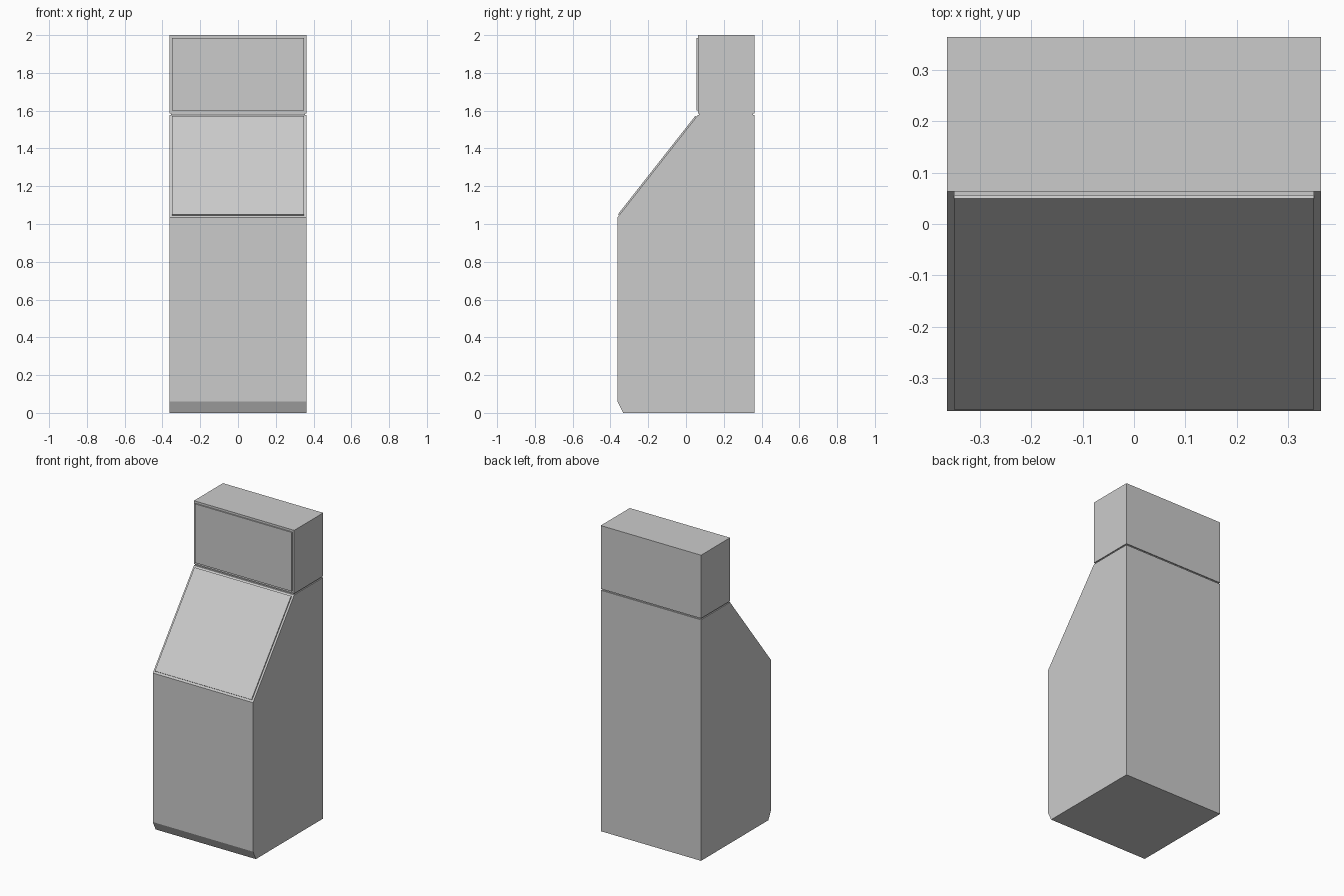
import bpy, bmesh
from mathutils import Vector

if "Cube" in bpy.data.objects:
    bpy.data.objects.remove(bpy.data.objects["Cube"])

W = 0.363          # half width and half depth
FRONT = 0.063      # front of the upper housing
SLOPE_LOW = Vector((-W, 1.035))
SLOPE_TOP = Vector((FRONT, 1.577))


def extrude_profile(name, profile, half_width):
    """Extrude a closed (y, z) profile symmetrically along x."""
    bm = bmesh.new()
    face = bm.faces.new([bm.verts.new((-half_width, y, z)) for y, z in profile])
    result = bmesh.ops.extrude_face_region(bm, geom=[face])
    moved = [v for v in result["geom"] if isinstance(v, bmesh.types.BMVert)]
    bmesh.ops.translate(bm, vec=(2 * half_width, 0, 0), verts=moved)
    bmesh.ops.recalc_face_normals(bm, faces=bm.faces)
    mesh = bpy.data.meshes.new(name)
    bm.to_mesh(mesh)
    bm.free()
    obj = bpy.data.objects.new(name, mesh)
    bpy.context.collection.objects.link(obj)
    return obj


def box_profile(y0, y1, z0, z1):
    return [(y0, z0), (y1, z0), (y1, z1), (y0, z1)]


# Lower cabinet with toe chamfer and sloped front
extrude_profile("cabinet", [(-0.333, 0), (W, 0), (W, SLOPE_TOP.y),
                            SLOPE_TOP, SLOPE_LOW, (-W, 0.06)], W)

# Narrow recessed seam and upper housing
extrude_profile("seam", box_profile(FRONT + 0.007, W - 0.007, 1.57, 1.595), W - 0.007)
extrude_profile("upper_housing", box_profile(FRONT, W, 1.586, 2.0), W)

# Raised panel on the upper housing
extrude_profile("upper_panel", box_profile(FRONT - 0.008, FRONT + 0.004, 1.6, 1.986), 0.35)

# Raised panel on the slope
along = (SLOPE_TOP - SLOPE_LOW).normalized()
normal = Vector((-along.y, along.x))
low, top = SLOPE_LOW + along * 0.014, SLOPE_TOP - along * 0.012
extrude_profile("sloped_panel", [low - normal * 0.004, top - normal * 0.004,
                                 top + normal * 0.008, low + normal * 0.008], 0.35)
